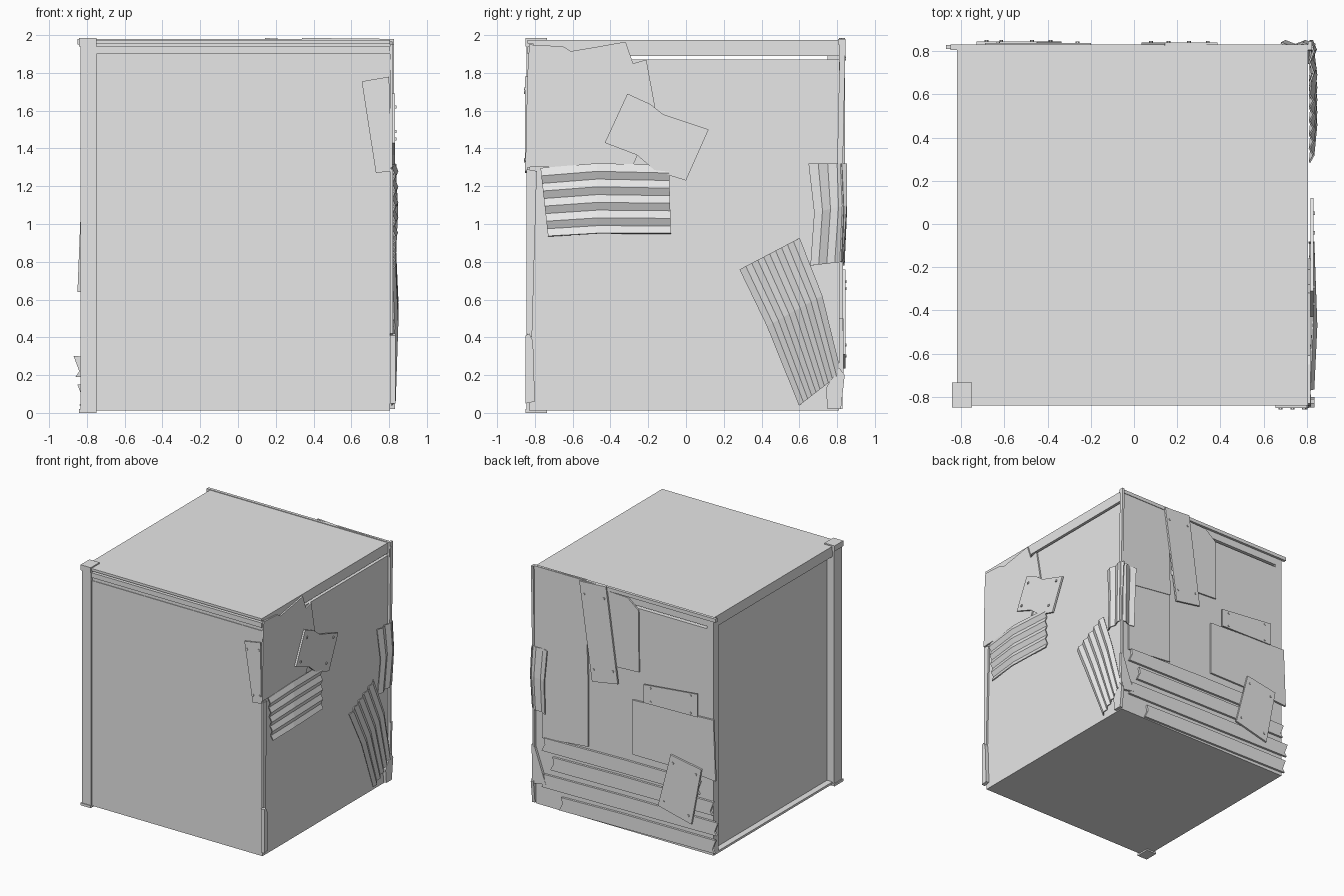
import bpy
import bmesh
from mathutils import Vector

cube = bpy.data.objects.get("Cube")
if cube:
    bpy.data.objects.remove(cube, do_unlink=True)

grey = bpy.data.materials.new("plain grey metal")
grey.use_nodes = True
grey.diffuse_color = (0.8, 0.8, 0.8, 1)
grey.node_tree.nodes["Principled BSDF"].inputs["Base Color"].default_value = (0.8, 0.8, 0.8, 1)

LEFT, RIGHT, FRONT, BACK, TOP = -0.82, 0.805, -0.84, 0.81, 1.98

# Each wall maps (along, up, outward) to world space
WALLS = {
    "side": lambda u, v, d: Vector((RIGHT + d, u, v)),
    "back": lambda u, v, d: Vector((u, BACK + d, v)),
    "front": lambda u, v, d: Vector((u, FRONT - d, v)),
}


def finish(name, bm):
    bmesh.ops.recalc_face_normals(bm, faces=bm.faces)
    mesh = bpy.data.meshes.new(name)
    bm.to_mesh(mesh)
    bm.free()
    mesh.materials.append(grey)
    obj = bpy.data.objects.new(name, mesh)
    bpy.context.collection.objects.link(obj)
    return obj


def box(name, low, high):
    bm = bmesh.new()
    bmesh.ops.create_cube(bm, size=1)
    for vert in bm.verts:
        vert.co = Vector([a + (b - a) * (c + 0.5) for a, b, c in zip(low, high, vert.co)])
    return finish(name, bm)


def plate(name, wall, outline, lift=0.0, thick=0.015, rivets=False):
    """Flat cut sheet on a wall, optionally riveted near its corners."""
    place = WALLS[wall]
    bm = bmesh.new()
    face = bm.faces.new([bm.verts.new(place(u, v, lift)) for u, v in outline])
    moved = bmesh.ops.extrude_face_region(bm, geom=[face], use_keep_orig=True)
    push = place(0, 0, thick) - place(0, 0, 0)
    for item in moved["geom"]:
        if isinstance(item, bmesh.types.BMVert):
            item.co += push
    finish(name, bm)
    if rivets:
        corners = [Vector(p) for p in outline]
        middle = sum(corners, Vector((0, 0))) / len(corners)
        for i, corner in enumerate(corners):
            spot = corner.lerp(middle, 0.25)
            r = 0.009
            stud = [(spot.x + a * r, spot.y + b * r) for a, b in
                    ((-1, 0), (-.5, -.9), (.5, -.9), (1, 0), (.5, .9), (-.5, .9))]
            plate(f"{name}_rivet_{i}", wall, stud, lift + thick, 0.006)


def corrugated(name, wall, rows, folds, depths):
    """Zigzag sheet: each row is a segment across the ridges."""
    place = WALLS[wall]
    bm = bmesh.new()
    grid = []
    for (start, end), depth in zip(rows, depths):
        line = []
        for k in range(folds + 1):
            u, v = Vector(start).lerp(Vector(end), k / folds)
            line.append(bm.verts.new(place(u, v, depth + (0.018 if k % 2 else 0))))
        grid.append(line)
    for one, two in zip(grid, grid[1:]):
        for k in range(folds):
            bm.faces.new((one[k], one[k + 1], two[k + 1], two[k]))
    obj = finish(name, bm)
    solid = obj.modifiers.new("thickness", "SOLIDIFY")
    solid.thickness = 0.008
    solid.offset = 0


# Main body, with a recessed panel framed on the -x wall
box("body", (LEFT + .05, FRONT + .01, .012), (RIGHT, BACK, 1.87))
box("roof_core", (LEFT, FRONT + .03, 1.89), (RIGHT, BACK, 1.975))
box("bottom_rail", (LEFT, FRONT, .012), (LEFT + .06, BACK, .03))
box("back_rail", (LEFT, BACK - .06, .012), (LEFT + .06, BACK, 1.9))

# Stepped front top trim
for i, (low, high, y) in enumerate(((1.955, 1.975, FRONT), (1.9, 1.94, FRONT),
                                    (1.865, 1.9, FRONT + .015))):
    box(f"front_trim_{i}", (-.76, y, low), (RIGHT, FRONT + .05, high))
box("back_top_lip", (LEFT - .03, BACK - .005, 1.95), (RIGHT + .02, BACK + .02, TOP))

# Corner post with end caps
box("corner_post", (-.835, -.845, .01), (-.75, -.74, 1.95))
box("post_cap", (-.842, -.85, 1.94), (-.75, -.735, 1.985))
box("post_foot", (-.842, -.85, 0), (-.75, -.735, .02))

# Bent strips on the two +x corners
plate("front_corner_low", "side", [(-.85, .05), (-.80, .06), (-.81, .38), (-.83, .42), (-.85, .41)],
      thick=.03)
plate("front_corner_high", "side", [(-.845, .42), (-.815, .4), (-.79, 1.28), (-.845, 1.29)])
plate("rear_corner_low", "side", [(.75, .02), (.82, .02), (.84, .2), (.81, .24), (.74, .13)], thick=.025)
plate("rear_corner_mid", "side", [(.81, .2), (.835, .2), (.83, .8), (.81, .8)])
plate("rear_corner_high", "side", [(.80, 1.3), (.83, 1.3), (.845, 1.98), (.815, 1.98)], thick=.02)

# Sheets on the +x wall
plate("side_sheet", "side",
      [(-.85, 1.3), (-.28, 1.31), (-.16, 1.6), (-.21, 1.87), (-.28, 1.85), (-.32, 1.965),
       (-.46, 1.94), (-.61, 1.915), (-.65, 1.94), (-.83, 1.95), (-.84, 1.78)], thick=.012)
plate("side_patch", "side",
      [(-.31, 1.69), (-.19, 1.635), (-.12, 1.58), (.12, 1.5), (0, 1.23), (-.16, 1.28),
       (-.26, 1.365), (-.43, 1.43)], lift=.012)
for i, (u, v) in enumerate(((-.29, 1.62), (.05, 1.49), (-.37, 1.45), (-.04, 1.31))):
    box(f"patch_rivet_{i}", (RIGHT + .02, u - .008, v - .008), (RIGHT + .034, u + .008, v + .008))
corrugated("ridged_sheet_level", "side",
           [((-.77, 1.295), (-.73, .935)), ((-.47, 1.32), (-.47, .95)), ((-.09, 1.31), (-.08, .95))],
           9, (.008, .022, .008))
corrugated("ridged_sheet_slanted", "side",
           [((.285, .76), (.6, .925)), ((.43, .46), (.72, .62)), ((.6, .04), (.82, .21))],
           10, (.008, .022, .008))
corrugated("ridged_sheet_upright", "side",
           [((.65, 1.32), (.85, 1.32)), ((.68, 1.06), (.85, 1.1)), ((.66, .78), (.83, .8))],
           4, (.008, .02, .008))
corrugated("ridged_sheet_wrap", "back",
           [((.83, 1.32), (.68, 1.31)), ((.84, 1.08), (.7, 1.05)), ((.83, .8), (.7, .78))],
           3, (.01, .02, .008))
plate("back_corner_tab", "back", [(.83, .5), (.8, .48), (.7, .2), (.82, .18)], thick=.02)

# Riveted plate on the front
plate("front_patch", "front", [(.655, 1.755), (.8, 1.78), (.81, 1.28), (.73, 1.27)],
      rivets=True, thick=.012)

# Sheets on the back wall
plate("back_sheet_corner", "back", [(.82, 1.98), (.34, 1.985), (.32, 1.21), (.8, 1.15)])
plate("back_sheet_middle", "back",
      [(.32, 1.95), (-.04, 1.94), (-.14, 1.86), (-.146, 1.35), (.04, 1.34), (.3, 1.4)], thick=.012)
plate("back_strap", "back", [(.386, 1.97), (.143, 1.985), (.035, 1.21), (.27, 1.17)],
      lift=.016, rivets=True)
plate("back_sheet_low", "back", [(.74, 1.18), (.32, 1.22), (.32, .61), (.74, .57)], thick=.01)
plate("back_sheet_wide", "back",
      [(-.09, 1.11), (-.83, 1.14), (-.85, .64), (-.6, .66), (-.09, .66)], lift=.004)
plate("back_tab", "back", [(-.2, 1.27), (-.69, 1.32), (-.69, 1.13), (-.2, 1.12)],
      lift=.016, thick=.012, rivets=True)

# Broken planks along the foot of the back wall
for i, (start, end, low) in enumerate(((.74, -.7, .47), (.66, -.82, .33), (.74, -.86, .17),
                                       (.58, -.84, .02))):
    tilt = .02
    plate(f"back_plank_{i}", "back",
          [(start, low), (end, low + tilt), (end + .02, low + .05), (end - .01, low + .11 + tilt),
           (0, low + .125), (start - .02, low + .11), (start - .03, low + .06)], thick=.018)
plate("back_rivet_plate", "back", [(-.45, .76), (-.73, .71), (-.64, .235), (-.335, .31)],
      lift=.02, rivets=True)
